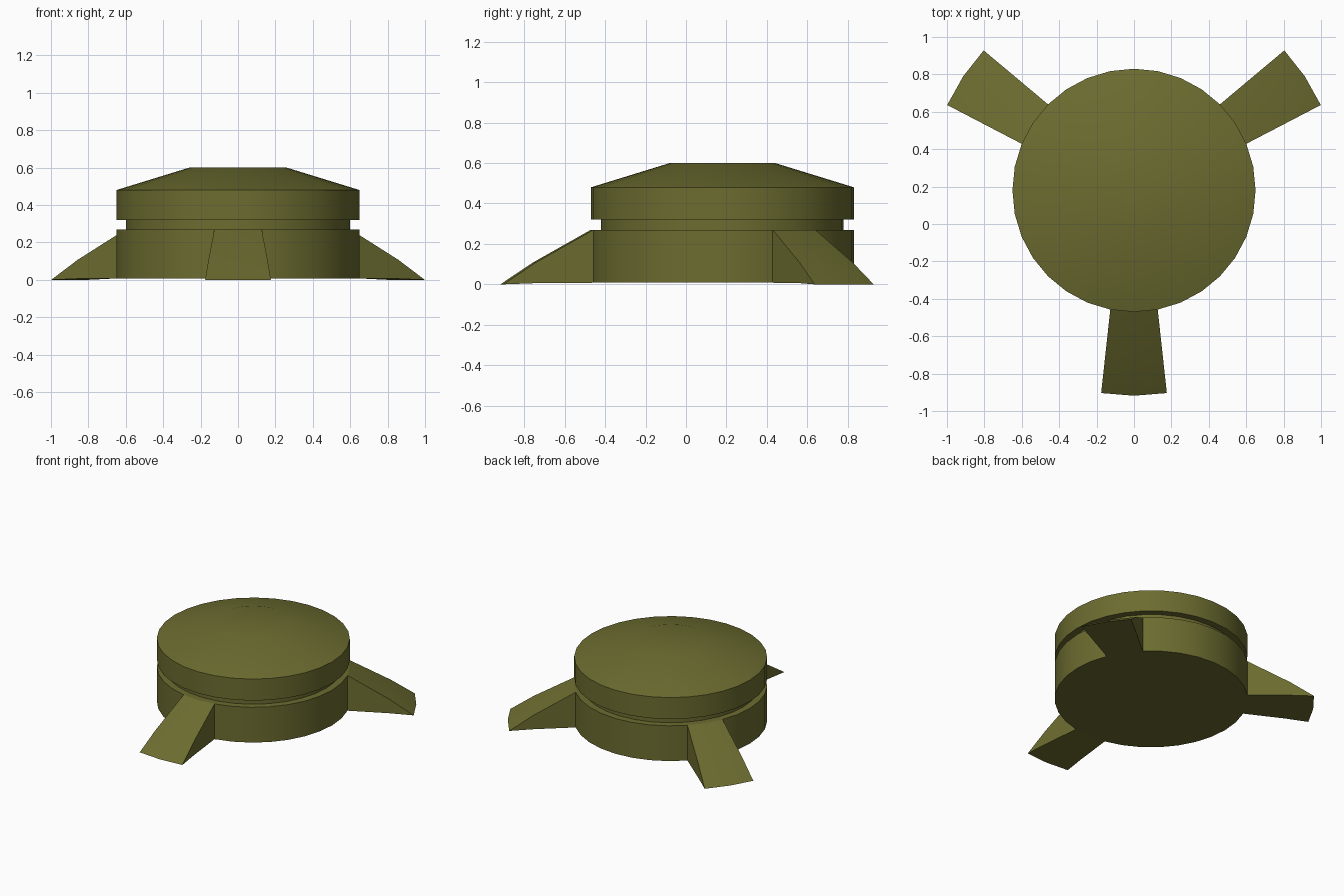
import bpy, bmesh
from math import radians, sin, cos
from mathutils import Vector

if "Cube" in bpy.data.objects:
    bpy.data.objects.remove(bpy.data.objects["Cube"])

CY = 0.18     # body centre in y
SIDES = 32

olive = bpy.data.materials.new("olive_paint")
olive.diffuse_color = (0.15, 0.15, 0.03, 1)
olive.use_nodes = True
olive.node_tree.nodes["Principled BSDF"].inputs["Base Color"].default_value = olive.diffuse_color


def finish(bm, name):
    bmesh.ops.recalc_face_normals(bm, faces=bm.faces)
    mesh = bpy.data.meshes.new(name)
    bm.to_mesh(mesh)
    bm.free()
    obj = bpy.data.objects.new(name, mesh)
    obj.location.y = CY
    mesh.materials.append(olive)
    bpy.context.collection.objects.link(obj)
    bpy.ops.object.select_all(action='DESELECT')
    obj.select_set(True)
    bpy.context.view_layer.objects.active = obj
    bpy.ops.object.shade_smooth_by_angle(angle=radians(30))


def polar(r, deg, z):
    return Vector((r * cos(radians(deg)), r * sin(radians(deg)), z))


# Body: lathed drum with a groove and a shallow conical lid
profile = [(0.65, 0.008), (0.65, 0.27), (0.60, 0.27), (0.60, 0.32),
           (0.65, 0.32), (0.65, 0.48), (0.26, 0.60)]
bm = bmesh.new()
rings = [[bm.verts.new(polar(r, 360 * i / SIDES, z)) for i in range(SIDES)]
         for r, z in profile]
for a, b in zip(rings, rings[1:]):
    for i in range(SIDES):
        j = (i + 1) % SIDES
        bm.faces.new((a[i], a[j], b[j], b[i]))
bm.faces.new(rings[0])
bm.faces.new(rings[-1])
finish(bm, "body")


# Foot: wedge that slopes from the drum wall to a thin curved tip
def foot(name, angle):
    bm = bmesh.new()
    # position along the foot, top height, underside height
    stations = [(0, 0.27, 0.008), (0.645, 0.107, 0.006), (1, 0, 0)]
    top, under = [], []
    for t, z_top, z_under in stations:
        rows = ([], [])
        for side in (-1, 0, 1):
            inner = polar(0.65, angle + 11.25 * side, 0)
            outer = polar(1.098, angle + 9.2 * side, 0)
            p = inner.lerp(outer, t)
            for row, z in zip(rows, (z_top, z_under)):
                row.append(bm.verts.new((p.x, p.y, z)))
        top.append(rows[0])
        under.append(rows[1])
    for i in range(2):
        for g in (top, under):
            for k in range(2):
                bm.faces.new((g[i][k], g[i][k + 1], g[i + 1][k + 1], g[i + 1][k]))
        for k in (0, 2):
            bm.faces.new((top[i][k], top[i + 1][k], under[i + 1][k], under[i][k]))
    bmesh.ops.remove_doubles(bm, verts=bm.verts, dist=0.0005)
    finish(bm, name)


foot("front_foot", -90)
foot("back_right_foot", 33.75)
foot("back_left_foot", 146.25)
